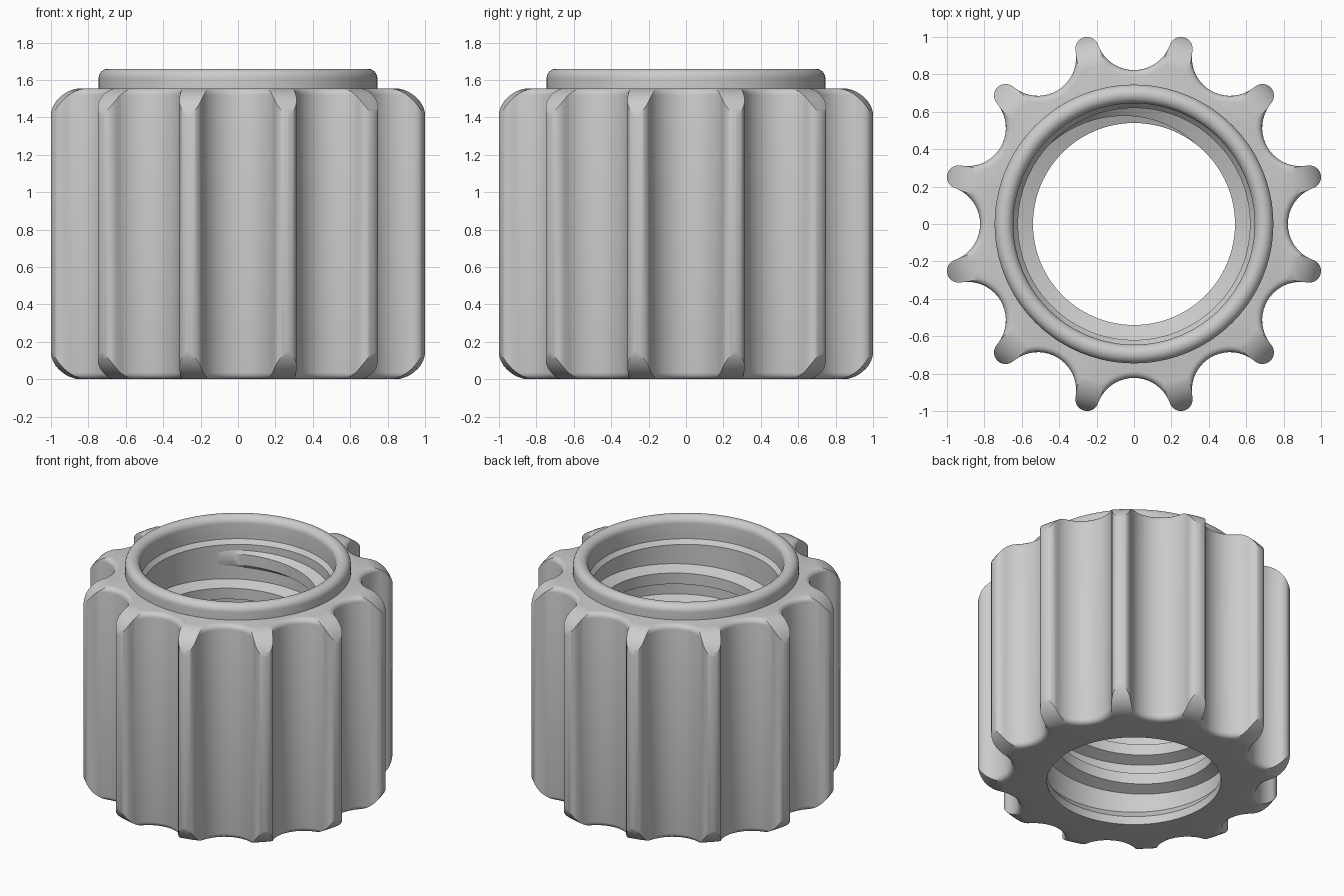
import bpy, bmesh
from math import sin, cos, pi, radians, atan2, hypot

if "Cube" in bpy.data.objects:
    bpy.data.objects.remove(bpy.data.objects["Cube"])

HEIGHT = 1.555
LOBES = 12
STEP = 2 * pi / LOBES

grey = bpy.data.materials.new("plain grey")
grey.use_nodes = True
colour = (0.6, 0.6, 0.6, 1)
grey.diffuse_color = colour
grey.node_tree.nodes["Principled BSDF"].inputs["Base Color"].default_value = colour


def loft(name, rings, cap=False, wrap=False, closed=True):
    """Skin a list of point rings into a mesh object."""
    bm = bmesh.new()
    rows = [[bm.verts.new(p) for p in ring] for ring in rings]
    pairs = list(zip(rows, rows[1:])) + ([(rows[-1], rows[0])] if wrap else [])
    for a, b in pairs:
        n = len(a)
        for i in range(n if closed else n - 1):
            j = (i + 1) % n
            bm.faces.new((a[i], a[j], b[j], b[i]))
    if cap:
        bm.faces.new(rows[0][::-1])
        bm.faces.new(rows[-1])
    bmesh.ops.recalc_face_normals(bm, faces=bm.faces)
    mesh = bpy.data.meshes.new(name)
    bm.to_mesh(mesh)
    bm.free()
    mesh.materials.append(grey)
    obj = bpy.data.objects.new(name, mesh)
    bpy.context.collection.objects.link(obj)
    return obj


def lathe(name, profile, sides=144):
    """Revolve a closed (radius, z) profile around z."""
    rings = [[(r * cos(2 * pi * i / sides), r * sin(2 * pi * i / sides), z)
              for i in range(sides)] for r, z in profile]
    return loft(name, rings, wrap=True)


def arc(cx, cy, r, start, end, n):
    return [(cx + r * cos(start + (end - start) * i / n),
             cy + r * sin(start + (end - start) * i / n)) for i in range(n + 1)]


def select_only(obj):
    bpy.ops.object.select_all(action='DESELECT')
    obj.select_set(True)
    bpy.context.view_layer.objects.active = obj


# Scalloped grip outline: concave arcs joined by tangent rounded tips
def outline(z, inset):
    groove, tip_r = 1.027, 0.0625
    tip = (1 - tip_r) / cos(STEP / 2)
    tx, ty = tip * cos(STEP / 2), tip * sin(STEP / 2)
    phi = atan2(ty, tx - groove)
    groove_r = hypot(tx - groove, ty) - tip_r
    unit = arc(groove, 0, groove_r + inset, 2 * pi - phi, phi, 20)
    unit += arc(tx, ty, tip_r - inset, phi - pi, STEP - phi + pi, 12)[1:-1]
    return [(x * cos(k * STEP) - y * sin(k * STEP),
             x * sin(k * STEP) + y * cos(k * STEP), z)
            for k in range(LOBES) for x, y in unit]


soft = 0.035
ease = [(soft * (1 - sin(t)), soft * (1 - cos(t)))
        for t in (i * pi / 8 for i in range(5))]
layers = [(h, s) for s, h in ease]
layers = [(soft * (1 - cos(t)), soft * (1 - sin(t)))
          for t in (pi / 2 * i / 4 for i in range(5))]
bottom = [(h, s) for s, h in ((a, b) for b, a in [(soft - z, soft - i) for z, i in layers])]
rim = [(soft * (1 - cos(i * pi / 8)), soft * (1 - sin(i * pi / 8))) for i in range(5)]
rings = [outline(z, inset) for z, inset in rim]
rings += [outline(HEIGHT - z, inset) for z, inset in reversed(rim)]
body = loft("grip_body", rings, cap=True)

# Turned envelope: rounds the lobe ends and bores the hole
eps, big = 0.002, 0.2
envelope = lathe("envelope",
                 arc(0.84, big - eps, big, -pi / 2, 0, 14)
                 + arc(0.84, HEIGHT + eps - big, big, 0, pi / 2, 14)
                 + [(0.645, HEIGHT + eps), (0.645, 1.5), (0.62, 1.47),
                    (0.62, 0.12), (0.575, 0.06), (0.575, -eps)])
cut = body.modifiers.new("turn", 'BOOLEAN')
cut.operation = 'INTERSECT'
cut.solver = 'EXACT'
cut.object = envelope
select_only(body)
bpy.ops.object.modifier_apply(modifier=cut.name)
bpy.data.objects.remove(envelope)

# Rounded sealing collar on top
collar = lathe("top_collar", [(0.745, 1.54)]
               + arc(0.695, 1.61, 0.05, 0, pi, 16) + [(0.645, 1.54)])

# Internal screw thread with tapered ends
pitch, turns, per_turn = 0.22, 5.4, 96
count = int(turns * per_turn)
sections = []
for i in range(count + 1):
    a = 2 * pi * i / per_turn
    grow = min(1, i / 24, (count - i) / 24)
    crest = 0.625 - 0.085 * grow
    z = 0.19 + pitch * i / per_turn
    sections.append([(r * cos(a), r * sin(a), z + dz) for r, dz in
                     ((0.63, -0.075), (crest, -0.04), (crest, 0.04), (0.63, 0.075))])
thread = loft("inner_thread", sections, cap=True)

for obj in (body, collar, thread):
    select_only(obj)
    bpy.ops.object.shade_smooth_by_angle(angle=radians(30))
